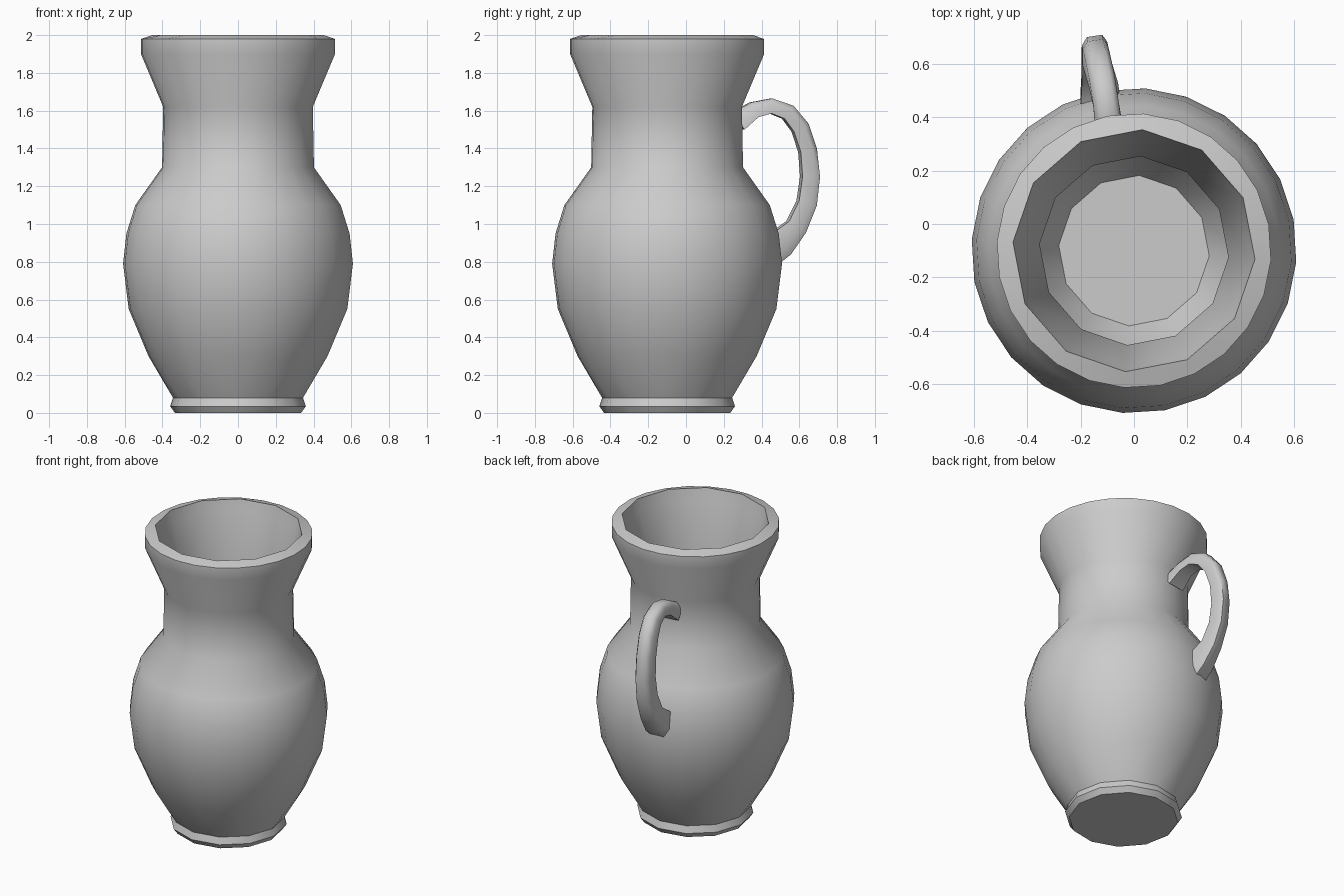
import bpy, bmesh, math
from mathutils import Vector

if "Cube" in bpy.data.objects:
    bpy.data.objects.remove(bpy.data.objects["Cube"])

CY = -0.1  # jug axis


def finish(bm, name, angle):
    bmesh.ops.recalc_face_normals(bm, faces=bm.faces[:])
    me = bpy.data.meshes.new(name)
    bm.to_mesh(me)
    bm.free()
    ob = bpy.data.objects.new(name, me)
    bpy.context.collection.objects.link(ob)
    bpy.ops.object.select_all(action='DESELECT')
    ob.select_set(True)
    bpy.context.view_layer.objects.active = ob
    bpy.ops.object.shade_smooth_by_angle(angle=math.radians(angle))
    return ob


# Jug body: rings of (radius, height, sides), outside upward then inside downward
rings = [
    (0.335, 0.00, 12), (0.36, 0.035, 12), (0.345, 0.08, 12),
    (0.475, 0.30, 24), (0.58, 0.55, 24), (0.61, 0.79, 24), (0.592, 0.95, 24),
    (0.545, 1.10, 24), (0.403, 1.30, 24), (0.397, 1.62, 24),
    (0.515, 1.90, 24), (0.515, 1.98, 24),
    (0.455, 2.00, 12), (0.44, 1.93, 12),
    (0.355, 1.60, 12), (0.36, 1.30, 12), (0.51, 1.08, 12), (0.56, 0.79, 12),
    (0.53, 0.55, 12), (0.42, 0.30, 12), (0.283, 0.08, 12),
]
N = 24
bm = bmesh.new()
loops = []
for r, z, n in rings:
    vs = []
    for i in range(n):
        a = 2 * math.pi * i / n - math.radians(4)
        vs.append(bm.verts.new((r * math.cos(a), CY + r * math.sin(a), z)))
    # index by 24 steps so coarse rings share each vertex between two steps
    loops.append([vs[((i + (n == 12 and i % 2)) * n // N) % n] for i in range(N)])
for lo, hi in zip(loops, loops[1:]):
    for i in range(N):
        j = (i + 1) % N
        quad = list(dict.fromkeys((lo[i], lo[j], hi[j], hi[i])))
        if len(quad) > 2:
            bm.faces.new(quad)
for lp in (loops[0], loops[-1]):
    bm.faces.new(list(dict.fromkeys(lp)))
finish(bm, "jug_body", 40)

# Handle: path of (x, y, z, width, thickness), swept with a rounded-back section
path = [
    (-0.085, 0.27, 1.545, 0.125, 0.11), (-0.095, 0.36, 1.605, 0.10, 0.085),
    (-0.105, 0.45, 1.625, 0.095, 0.08), (-0.12, 0.54, 1.592, 0.095, 0.085),
    (-0.135, 0.605, 1.51, 0.095, 0.09), (-0.145, 0.645, 1.39, 0.095, 0.09),
    (-0.148, 0.658, 1.25, 0.095, 0.095), (-0.147, 0.64, 1.11, 0.10, 0.10),
    (-0.14, 0.585, 0.985, 0.11, 0.11), (-0.13, 0.50, 0.895, 0.14, 0.15),
    (-0.125, 0.44, 0.86, 0.15, 0.17),
]
section = [(-0.5, -0.5), (0.5, -0.5), (0.5, 0.2), (0.3, 0.5), (-0.3, 0.5), (-0.5, 0.2)]
bm = bmesh.new()
loops = []
for k, (x, y, z, w, t) in enumerate(path):
    a, b = path[max(k - 1, 0)], path[min(k + 1, len(path) - 1)]
    d = Vector((0, b[1] - a[1], b[2] - a[2])).normalized()
    out = Vector((0, -d.z, d.y))
    side = Vector((1, 0.15, 0))
    c = Vector((x, y, z))
    loops.append([bm.verts.new(c + side * (u * w) + out * (v * t)) for u, v in section])
for lo, hi in zip(loops, loops[1:]):
    for i in range(len(section)):
        j = (i + 1) % len(section)
        bm.faces.new((lo[i], lo[j], hi[j], hi[i]))
bm.faces.new(loops[0])
bm.faces.new(loops[-1])
finish(bm, "handle", 60)
